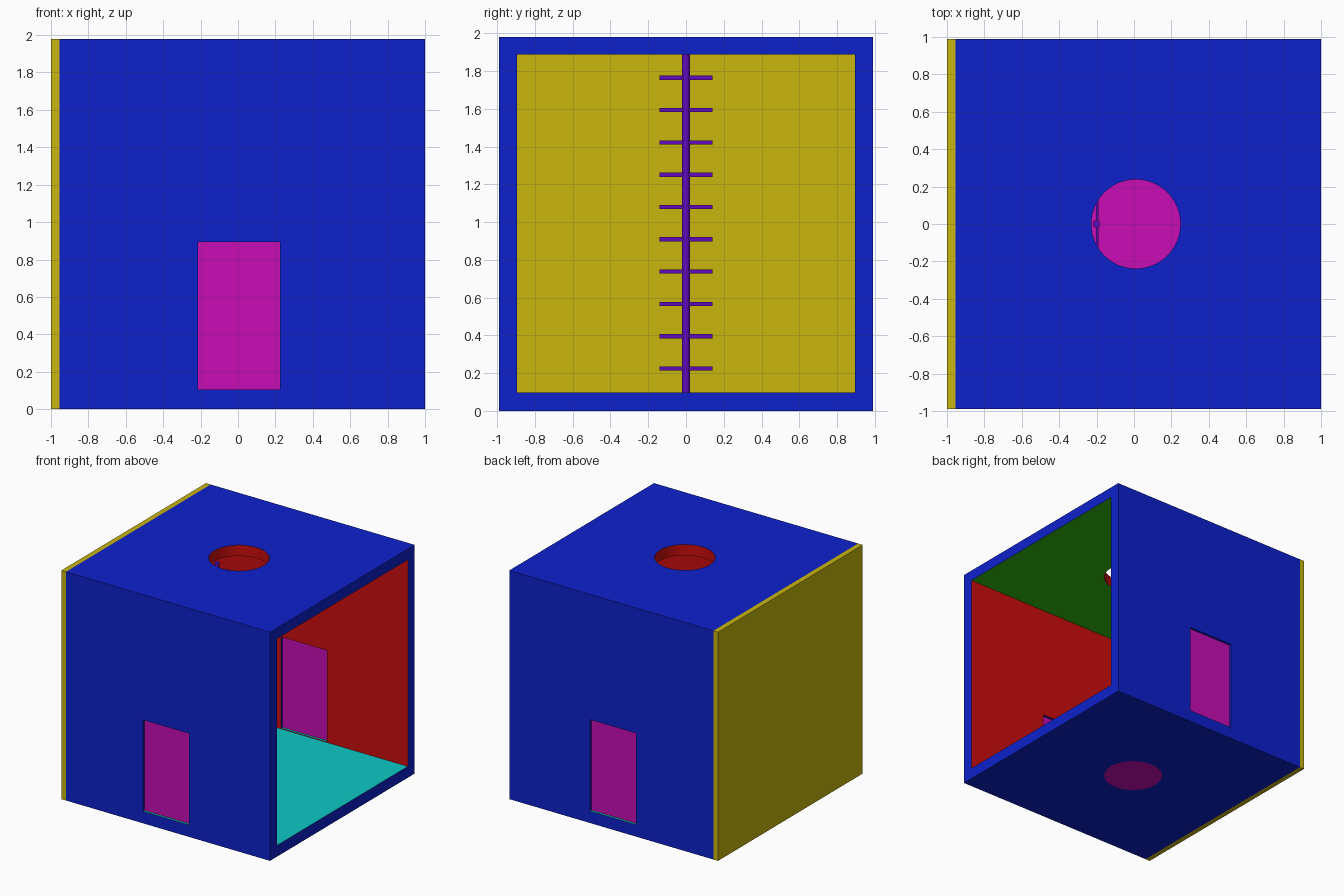
import bpy
from mathutils import Vector

if "Cube" in bpy.data.objects:
    bpy.data.objects.remove(bpy.data.objects["Cube"])


def material(name, *rgb):
    lin = [((c / 255 + 0.055) / 1.055) ** 2.4 if c > 10 else c / 255 / 12.92 for c in rgb]
    m = bpy.data.materials.new(name)
    m.use_nodes = True
    m.diffuse_color = (*lin, 1)
    m.node_tree.nodes["Principled BSDF"].inputs["Base Color"].default_value = (*lin, 1)
    return m


blue = material("blue", 13, 33, 204)
red = material("red", 204, 13, 13)
cyan = material("cyan", 13, 200, 196)
green = material("green", 50, 190, 17)
yellow = material("yellow", 200, 182, 13)
magenta = material("magenta", 200, 13, 182)
purple = material("purple", 98, 10, 190)


def finish(name, mat):
    ob = bpy.context.object
    ob.name = name
    if mat:
        ob.data.materials.append(mat)
    return ob


def box(name, lo, hi, mat=None):
    lo, hi = Vector(lo), Vector(hi)
    bpy.ops.mesh.primitive_cube_add(size=1, location=(lo + hi) / 2)
    bpy.context.object.scale = hi - lo
    bpy.ops.object.transform_apply(location=True, rotation=False, scale=True)
    return finish(name, mat)


def cylinder(name, x, radius, z0, z1, sides, mat=None):
    bpy.ops.mesh.primitive_cylinder_add(vertices=sides, radius=radius, depth=z1 - z0,
                                        location=(x, 0, (z0 + z1) / 2))
    bpy.ops.object.transform_apply(location=True, rotation=False, scale=False)
    return finish(name, mat)


OUT, IN = 0.99, 0.895          # half widths of the room outside and inside
TOP, FLOOR, CEIL = 1.98, 0.098, 1.887
LEFT, MID = -0.955, 0.01       # seam with the side wall, centre of the openings
DOOR, SILL, LINTEL = 0.22, 0.104, 0.895

# Room shell, with the open side, doorways and round hatches cut out
shell = box("room_shell", (LEFT, -OUT, 0), (1, OUT, TOP))
cutters = [
    box("room_cutter", (-2, -IN, FLOOR), (2, IN, CEIL)),
    box("doorway_cutter", (MID - DOOR - 0.005, -2, SILL), (MID + DOOR - 0.005, 2, LINTEL)),
    cylinder("hatch_cutter", MID, 0.238, -1, 3, 64),
]
for cutter in cutters:
    mod = shell.modifiers.new("cut", "BOOLEAN")
    mod.operation = "DIFFERENCE"
    mod.solver = "EXACT"
    mod.object = cutter
    bpy.context.view_layer.objects.active = shell
    bpy.ops.object.modifier_apply(modifier=mod.name)
    bpy.data.objects.remove(cutter)

# Colour the shell faces by direction and place
shell.data.materials.clear()
for m in (blue, red, cyan, green):
    shell.data.materials.append(m)
for f in shell.data.polygons:
    n, c = f.normal, f.center
    f.material_index = 0
    if n.z > 0.9 and c.z < 0.2:
        f.material_index = 2
    elif n.z < -0.9 and c.z > 1.5:
        f.material_index = 3
    elif abs(n.z) < 0.1 and Vector((c.x - MID, c.y)).length < 0.26:
        f.material_index = 1
    elif abs(n.y) > 0.9 and abs(c.y) < IN + 0.01:
        f.material_index = 1

# Closed side wall
box("side_wall", (-1, -OUT, 0), (LEFT, OUT, TOP), yellow)

# Doors, slightly recessed on both faces
for name, s in (("front_door", -1), ("back_door", 1)):
    ys = sorted((s * (IN + 0.02), s * (OUT - 0.02)))
    box(name, (MID - DOOR - 0.005, ys[0], SILL), (MID + DOOR - 0.005, ys[1], LINTEL), magenta)

# Floor hatch
cylinder("floor_hatch", MID, 0.238, 0, FLOOR, 64, magenta)

# Ladder: one pole with ten rungs
LADDER = -0.2
cylinder("ladder_pole", LADDER, 0.02, FLOOR, CEIL, 24, purple)
for i in range(10):
    z = 0.225 + i * 0.171
    box(f"ladder_rung_{i + 1}", (LADDER - 0.003, -0.14, z - 0.011),
        (LADDER + 0.011, 0.14, z + 0.011), purple)
